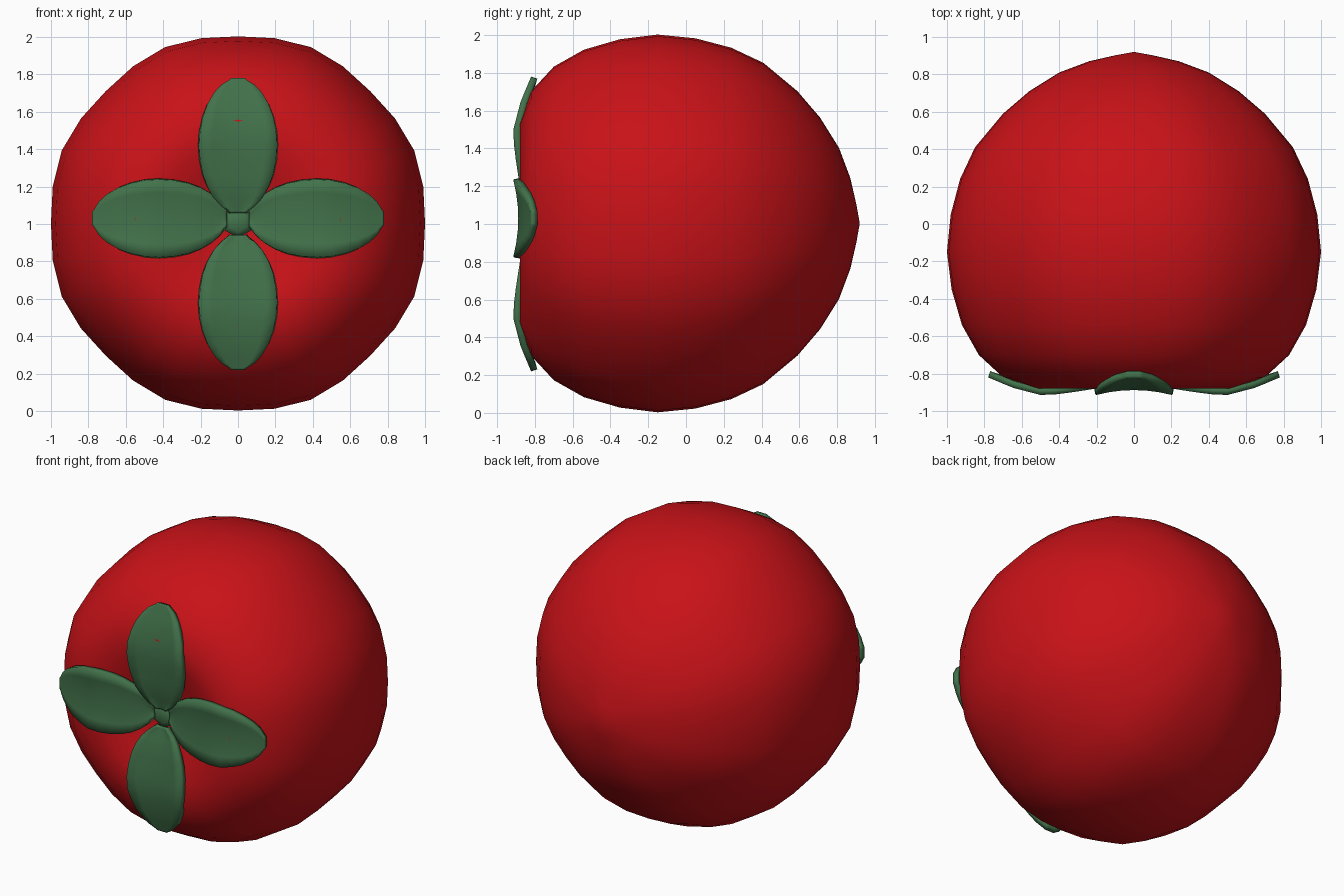
import bpy, bmesh
from math import sin, cos, pi, sqrt, radians

if "Cube" in bpy.data.objects:
    bpy.data.objects.remove(bpy.data.objects["Cube"])


def material(name, rgb):
    m = bpy.data.materials.new(name)
    m.diffuse_color = (*rgb, 1)
    m.use_nodes = True
    m.node_tree.nodes["Principled BSDF"].inputs["Base Color"].default_value = m.diffuse_color
    return m


def finish(bm, name, mat, location, angle=180):
    me = bpy.data.meshes.new(name)
    bm.normal_update()
    bm.to_mesh(me)
    bm.free()
    ob = bpy.data.objects.new(name, me)
    bpy.context.collection.objects.link(ob)
    ob.location = location
    me.materials.append(mat)
    me.shade_smooth()
    return ob


def interp(pts, t):
    for (a, b), (c, d) in zip(pts, pts[1:]):
        if t <= c:
            return b + (d - b) * (t - a) / (c - a)
    return pts[-1][1]


RED = material("fruit_red", (0.58, 0.006, 0.009))
GREEN = material("leaf_green", (0.055, 0.17, 0.07))
CZ = 1.003

# Fruit body: profile of (radius, y) swept round the y axis, dimpled at the front
profile = [(0.12, -0.775), (0.22, -0.80), (0.32, -0.84), (0.43, -0.872), (0.55, -0.88),
           (0.70, -0.82), (0.83, -0.70), (0.92, -0.54), (0.975, -0.35), (1.0, -0.15),
           (0.98, 0.05), (0.93, 0.24), (0.85, 0.41), (0.70, 0.59), (0.56, 0.71),
           (0.40, 0.81), (0.24, 0.87), (0.10, 0.902)]
N = 32
bm = bmesh.new()
rings = []
for r, y in profile:
    ring = []
    for i in range(N):
        a = 2 * pi * i / N
        k = r * (1 + 0.01 * (1 - cos(8 * a)))   # eight faint lobes
        ring.append(bm.verts.new((k * cos(a), y, k * sin(a))))
    rings.append(ring)
front = bm.verts.new((0, -0.765, 0))
back = bm.verts.new((0, 0.92, 0))
for i in range(N):
    j = (i + 1) % N
    bm.faces.new((front, rings[0][i], rings[0][j]))
    bm.faces.new((back, rings[-1][j], rings[-1][i]))
    for p, q in zip(rings, rings[1:]):
        bm.faces.new((p[i], q[i], q[j], p[j]))
bmesh.ops.recalc_face_normals(bm, faces=bm.faces)
finish(bm, "fruit_body", RED, (0, 0, CZ))

# Four cupped leaves lying on the front
midrib = [(0.05, -0.825), (0.2, -0.865), (0.4, -0.888), (0.5, -0.888), (0.65, -0.862), (0.78, -0.82)]
edge = [(0.05, -0.835), (0.2, -0.88), (0.4, -0.91), (0.5, -0.914), (0.65, -0.875), (0.78, -0.82)]
L, W = 14, 6
for n, (name, z) in enumerate([("top", 1.0), ("right", 1.03), ("bottom", 1.0), ("left", 1.03)]):
    bm = bmesh.new()
    rows = []
    for i in range(L + 1):
        t = -cos(pi * i / L)
        r = 0.42 + 0.36 * t
        half = 0.207 * sqrt(max(0.03, 1 - t * t))
        row = []
        for j in range(W + 1):
            s = 2 * j / W - 1
            m = interp(midrib, r)
            y = m + (interp(edge, r) - m) * s * s
            row.append(bm.verts.new((half * s, y, r)))
        rows.append(row)
    for p, q in zip(rows, rows[1:]):
        for j in range(W):
            bm.faces.new((p[j], p[j + 1], q[j + 1], q[j]))
    leaf = finish(bm, "leaf_" + name, GREEN, (0, 0, z))
    leaf.rotation_euler = (0, n * pi / 2, 0)
    sol = leaf.modifiers.new("thickness", 'SOLIDIFY')
    sol.thickness = 0.035
    sol.offset = -1

# Six-sided stem stub in the dimple
bm = bmesh.new()
stub = []
for r, y in [(0.085, -0.74), (0.085, -0.805), (0.05, -0.825)]:
    stub.append([bm.verts.new((r * sin(k * pi / 3), y, r * cos(k * pi / 3))) for k in range(6)])
for p, q in zip(stub, stub[1:]):
    for k in range(6):
        bm.faces.new((p[k], p[(k + 1) % 6], q[(k + 1) % 6], q[k]))
bm.faces.new(stub[0])
bm.faces.new(stub[-1])
bmesh.ops.recalc_face_normals(bm, faces=bm.faces)
finish(bm, "stem", GREEN, (0, 0, 1.01))
